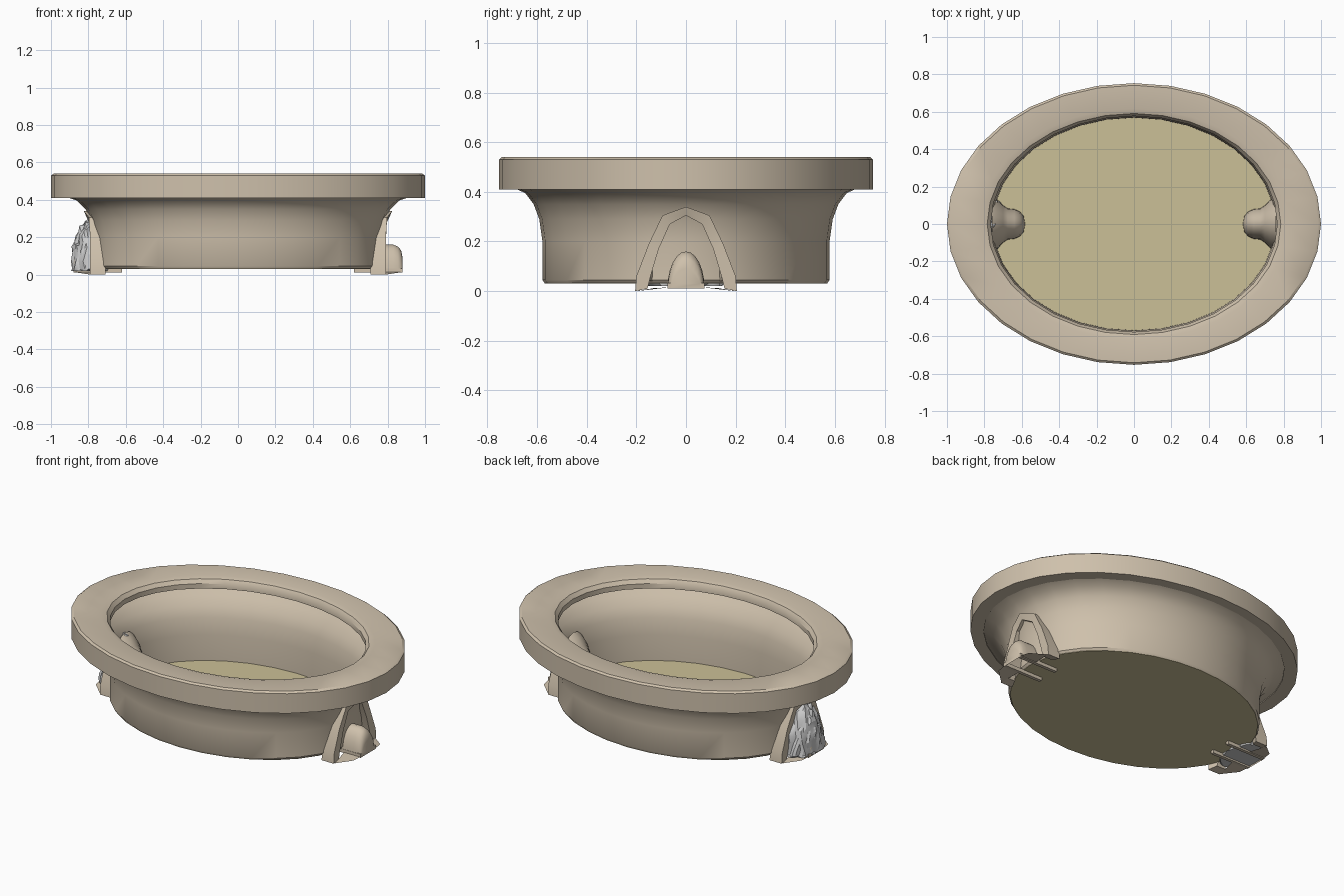
import bpy, bmesh, math, random
from math import sin, cos, pi
from mathutils import Vector, noise

if "Cube" in bpy.data.objects:
    bpy.data.objects.remove(bpy.data.objects["Cube"])

random.seed(4)


def material(name, rgb):
    m = bpy.data.materials.new(name)
    m.diffuse_color = (*rgb, 1)
    m.use_nodes = True
    m.node_tree.nodes["Principled BSDF"].inputs["Base Color"].default_value = m.diffuse_color
    return m


STONE = material("stone", (0.62, 0.53, 0.41))
SAND = material("sand", (0.60, 0.53, 0.31))
OVAL = 0.753


def finish(name, bm, mat=None, angle=35):
    bmesh.ops.recalc_face_normals(bm, faces=bm.faces)
    me = bpy.data.meshes.new(name)
    bm.to_mesh(me)
    bm.free()
    ob = bpy.data.objects.new(name, me)
    bpy.context.collection.objects.link(ob)
    if mat:
        me.materials.append(mat)
    if angle:
        bpy.ops.object.select_all(action='DESELECT')
        ob.select_set(True)
        bpy.context.view_layer.objects.active = ob
        bpy.ops.object.shade_smooth_by_angle(angle=math.radians(angle))
    return ob


def loft(bm, rings, close_ring=False, close_path=False):
    """Skin a list of equal-length point rings."""
    vs = [[bm.verts.new(p) for p in r] for r in rings]
    n, m = len(vs), len(vs[0])
    for i in range(n if close_path else n - 1):
        for j in range(m if close_ring else m - 1):
            a, b = vs[i], vs[(i + 1) % n]
            k = (j + 1) % m
            bm.faces.new((a[j], a[k], b[k], b[j]))
    return vs


def oval(r, z, n=32):
    return [(r * cos(2 * pi * i / n), r * OVAL * sin(2 * pi * i / n), z) for i in range(n)]


def box(bm, x0, x1, y0, y1, z0, z1):
    r = [[(x, y0, z0), (x, y1, z0), (x, y1, z1), (x, y0, z1)] for x in (x0, x1)]
    v = loft(bm, r, close_ring=True)
    bm.faces.new(v[0])
    bm.faces.new(v[1])


# flared oval wall with overhanging rim
profile = [(.755, .03), (.768, .045), (.768, .20), (.785, .29), (.815, .35), (.86, .395),
           (.918, .415), (.918, .41), (1, .41), (1, .53), (.985, .54), (.82, .54), (.785, .532),
           (.766, .51), (.766, .48), (.90, .45), (.85, .405), (.805, .36),
           (.775, .30), (.758, .20), (.755, .04)]
bm = bmesh.new()
loft(bm, [oval(r, z) for r, z in profile], True, True)
finish("bowl_wall", bm, STONE)

# sandy floor
bm = bmesh.new()
v = loft(bm, [oval(.757, .03), oval(.757, .045)], True)
bm.faces.new(v[0])
bm.faces.new(v[1])
finish("floor", bm, SAND)


def wall_x(y, z):
    """Outer wall surface x at a given y and height."""
    r = .768
    for (r0, z0), (r1, z1) in zip(profile[2:6], profile[3:7]):
        if z0 <= z <= z1:
            r = r0 + (r1 - r0) * (z - z0) / (z1 - z0)
    return r * math.sqrt(max(0, 1 - (y / (r * OVAL)) ** 2))


def mirrored(pts):
    return [(-y, z) for y, z in pts] + [(y, z) for y, z in reversed(pts[:-1])]


def arch(hw, h, x, n=12, base=.04):
    return [(x, hw * cos(pi * i / n), base + (h - base) * sin(pi * i / n)) for i in range(n + 1)]


outer = mirrored([(.205, 0), (.2, .06), (.15, .19), (.095, .305), (0, .34)])
inner = mirrored([(.155, .01), (.143, .06), (.11, .17), (.065, .27), (0, .305)])

for side, s in (("right", 1), ("left", -1)):
    # pointed arch frame hugging the wall
    bm = bmesh.new()
    rings = []
    for (yo, zo), (yi, zi) in zip(outer, inner):
        fo = max(.79, wall_x(yo, zo) + .015)
        fi = max(.79, wall_x(yi, zi) + .015)
        rings.append([(s * (wall_x(yo, zo) - .01), yo, zo), (s * fo, yo, zo),
                      (s * fi, yi, zi), (s * (wall_x(yi, zi) - .01), yi, zi)])
    v = loft(bm, rings, True)
    bm.faces.new(v[0])
    bm.faces.new(v[-1])
    finish(side + "_arch_frame", bm, STONE, 25)

    # tapered hood inside the bowl
    bm = bmesh.new()
    hood = [(.76, .145, .31), (.73, .13, .285), (.70, .10, .24), (.675, .083, .21),
            (.64, .08, .19), (.61, .066, .16), (.59, .042, .12), (.583, .005, .05)]
    loft(bm, [arch(w, h, s * x) for x, w, h in hood])
    finish(side + "_inner_hood", bm, STONE, 60)

    # small rounded canopy outside
    bm = bmesh.new()
    canopy = [(.75, .075, .16), (.83, .075, .16), (.855, .073, .15), (.872, .068, .13),
              (.88, .06, .09)]
    v = loft(bm, [arch(w, h, s * x, base=.01) for x, w, h in canopy])
    bm.faces.new(v[-1])
    finish(side + "_canopy", bm, STONE, 40)

    # sill rails running under the floor
    bm = bmesh.new()
    for t in (-1, 1):
        ys = sorted((t * .055, t * .075))
        xs = sorted((s * .62, s * .88))
        box(bm, *xs, *ys, .01, .032)
        # splayed foot plate between rail and frame
        p = [(.79, .2, 0), (.87, .13, .012), (.88, .07, .015), (.77, .07, .015)]
        bm.faces.new([bm.verts.new((s * x, t * y, z)) for x, y, z in p])
    finish(side + "_sill_rails", bm, STONE, 0)

# rubble blocking the left arch
bm = bmesh.new()
bmesh.ops.create_icosphere(bm, subdivisions=4, radius=1)
for v in bm.verts:
    d = v.co.normalized()
    k = 1 + .14 * noise.noise(d * 4.5) + random.uniform(-.03, .03)
    w = 1 - .35 * max(0, d.z) ** 2
    v.co = Vector((-.785 + d.x * .105 * k, d.y * .15 * k * w, max(.02, .03 + d.z * .27 * k)))
finish("rubble_pile", bm, None, 20)
